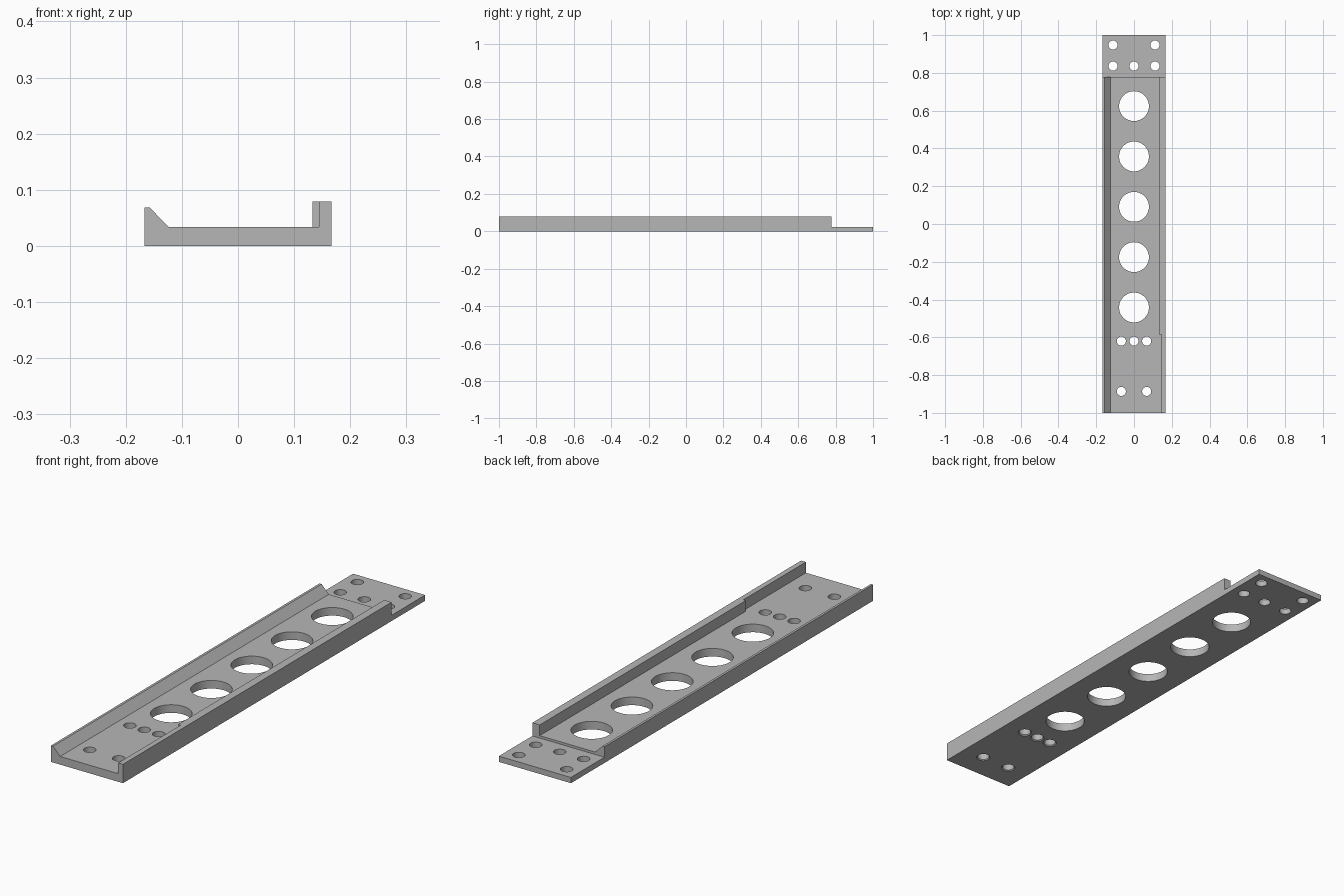
import bpy, bmesh, math
from mathutils import Matrix, Vector

if "Cube" in bpy.data.objects:
    bpy.data.objects.remove(bpy.data.objects["Cube"], do_unlink=True)

HALF_WIDTH = 0.167
FLOOR = 0.034          # channel floor height
TONGUE = 0.024         # thin end plate height
TONGUE_START = 0.778
HOLE_R = 0.024

grey = bpy.data.materials.new("light_grey")
grey.use_nodes = True
colour = (0.47, 0.47, 0.47, 1)
grey.diffuse_color = colour
grey.node_tree.nodes["Principled BSDF"].inputs["Base Color"].default_value = colour


def finish(name, bm):
    bmesh.ops.recalc_face_normals(bm, faces=bm.faces)
    mesh = bpy.data.meshes.new(name)
    bm.to_mesh(mesh)
    bm.free()
    mesh.materials.append(grey)
    obj = bpy.data.objects.new(name, mesh)
    bpy.context.scene.collection.objects.link(obj)
    return obj


def prism(bm, profile, y0, y1):
    """Extrude an x-z profile along y."""
    face = bm.faces.new([bm.verts.new((x, y0, z)) for x, z in profile])
    result = bmesh.ops.extrude_face_region(bm, geom=[face], use_keep_orig=True)
    verts = [v for v in result["geom"] if isinstance(v, bmesh.types.BMVert)]
    bmesh.ops.translate(bm, vec=Vector((0, y1 - y0, 0)), verts=verts)


def cone(bm, x, y, z0, z1, r0, r1):
    bmesh.ops.create_cone(bm, cap_ends=True, segments=48, radius1=r0, radius2=r1,
                          depth=z1 - z0,
                          matrix=Matrix.Translation((x, y, (z0 + z1) / 2)))


def rect(x0, x1, z0, z1):
    return [(x0, z0), (x1, z0), (x1, z1), (x0, z1)]


# Channel body: bevelled rail on one side, square rail on the other
bm = bmesh.new()
prism(bm, [(-HALF_WIDTH, 0), (HALF_WIDTH, 0), (HALF_WIDTH, 0.079), (0.133, 0.079),
           (0.133, FLOOR), (-0.124, FLOOR), (-0.157, 0.068), (-HALF_WIDTH, 0.068)], -1, 1)
body = finish("channel_plate", bm)

# Cutters for the thin end tongue and the thinner stretch of square rail
bm = bmesh.new()
prism(bm, rect(-0.3, 0.3, TONGUE, 0.2), TONGUE_START, 1.2)
prism(bm, rect(0.1, 0.1445, FLOOR, 0.2), -1.2, -0.585)
steps = finish("step_cutter", bm)

# Cutters for the large lightening holes and small screw holes
front_holes = [(x, -0.62) for x in (-0.067, 0, 0.067)] + [(x, -0.886) for x in (-0.067, 0.067)]
tongue_holes = [(x, y) for x in (-0.111, 0.111) for y in (0.836, 0.948)] + [(0, 0.836)]
bm = bmesh.new()
for i in range(5):
    cone(bm, 0, 0.624 - i * 0.2665, -0.1, 0.2, 0.079, 0.079)
for x, y in front_holes + tongue_holes:
    cone(bm, x, y, -0.1, 0.2, HOLE_R, HOLE_R)
holes = finish("hole_cutter", bm)

# Slight countersinks under the front screw holes
bm = bmesh.new()
for x, y in front_holes:
    cone(bm, x, y, -0.004, 0.01, HOLE_R + 0.008, HOLE_R - 0.006)
sinks = finish("countersink_cutter", bm)

bpy.ops.object.select_all(action="DESELECT")
bpy.context.view_layer.objects.active = body
body.select_set(True)
for cutter in (steps, holes, sinks):
    cutter.hide_render = True
    mod = body.modifiers.new(cutter.name, "BOOLEAN")
    mod.operation = "DIFFERENCE"
    mod.solver = "EXACT"
    mod.object = cutter
    bpy.ops.object.modifier_apply(modifier=mod.name)
    bpy.data.objects.remove(cutter, do_unlink=True)

bpy.ops.object.shade_smooth_by_angle(angle=math.radians(30))
